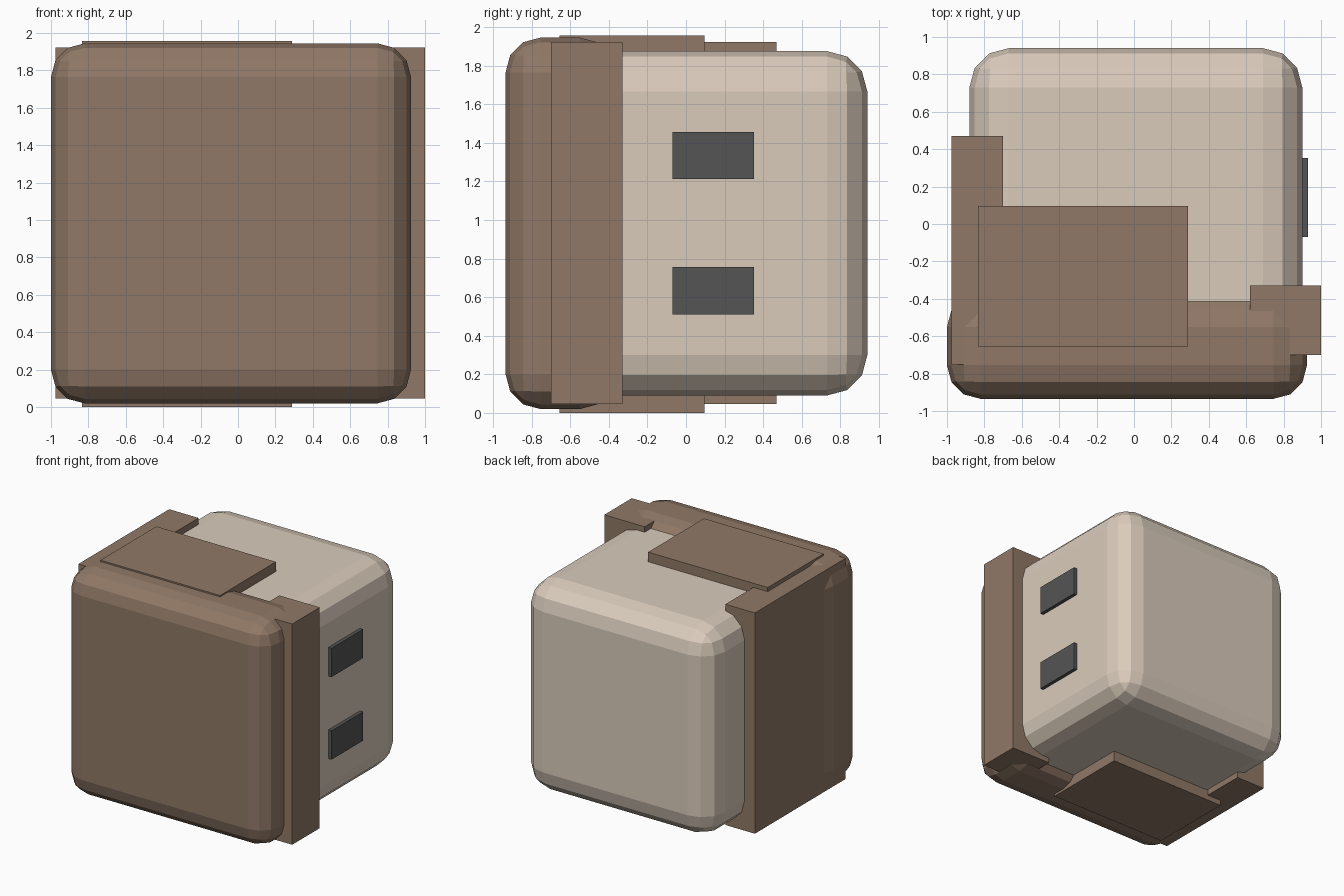
import bpy
from mathutils import Vector

if "Cube" in bpy.data.objects:
    bpy.data.objects.remove(bpy.data.objects["Cube"])


def material(name, rgb):
    mat = bpy.data.materials.new(name)
    mat.diffuse_color = (*rgb, 1)
    mat.use_nodes = True
    mat.node_tree.nodes["Principled BSDF"].inputs["Base Color"].default_value = mat.diffuse_color
    return mat


cream = material("cream", (0.70, 0.60, 0.50))
brown = material("brown", (0.28, 0.19, 0.135))
dark = material("dark_grey", (0.09, 0.09, 0.093))


def box(name, low, high, mat, radius=0):
    """Box between two corners, with optional faceted round edges."""
    low, high = Vector(low), Vector(high)
    bpy.ops.mesh.primitive_cube_add(size=1, location=(low + high) / 2)
    obj = bpy.context.object
    obj.name = name
    obj.scale = high - low
    bpy.ops.object.transform_apply(location=False, rotation=False, scale=True)
    obj.data.materials.append(mat)
    if radius:
        bevel = obj.modifiers.new("round_edges", 'BEVEL')
        bevel.width = radius
        bevel.segments = 3
    return obj


# Main rounded block and the rounded slab across its front
box("body", (-0.88, -0.84, 0.09), (0.90, 0.94, 1.875), cream, 0.21)
box("front_slab", (-1.0, -0.935, 0.02), (0.925, -0.37, 1.945), brown, 0.18)

# Square-edged brown patches wrapping the sides, top and bottom
box("left_patch", (-0.977, -0.75, 0.045), (-0.70, 0.47, 1.922), brown)
box("right_patch", (0.62, -0.70, 0.045), (1.0, -0.33, 1.922), brown)
box("middle_patch", (-0.835, -0.655, 0.0), (0.29, 0.095, 1.957), brown)

# Two dark plates on the right side
for label, z in (("lower", 0.51), ("upper", 1.212)):
    box(label + "_side_plate", (0.86, -0.07, z), (0.93, 0.352, z + 0.245), dark)
